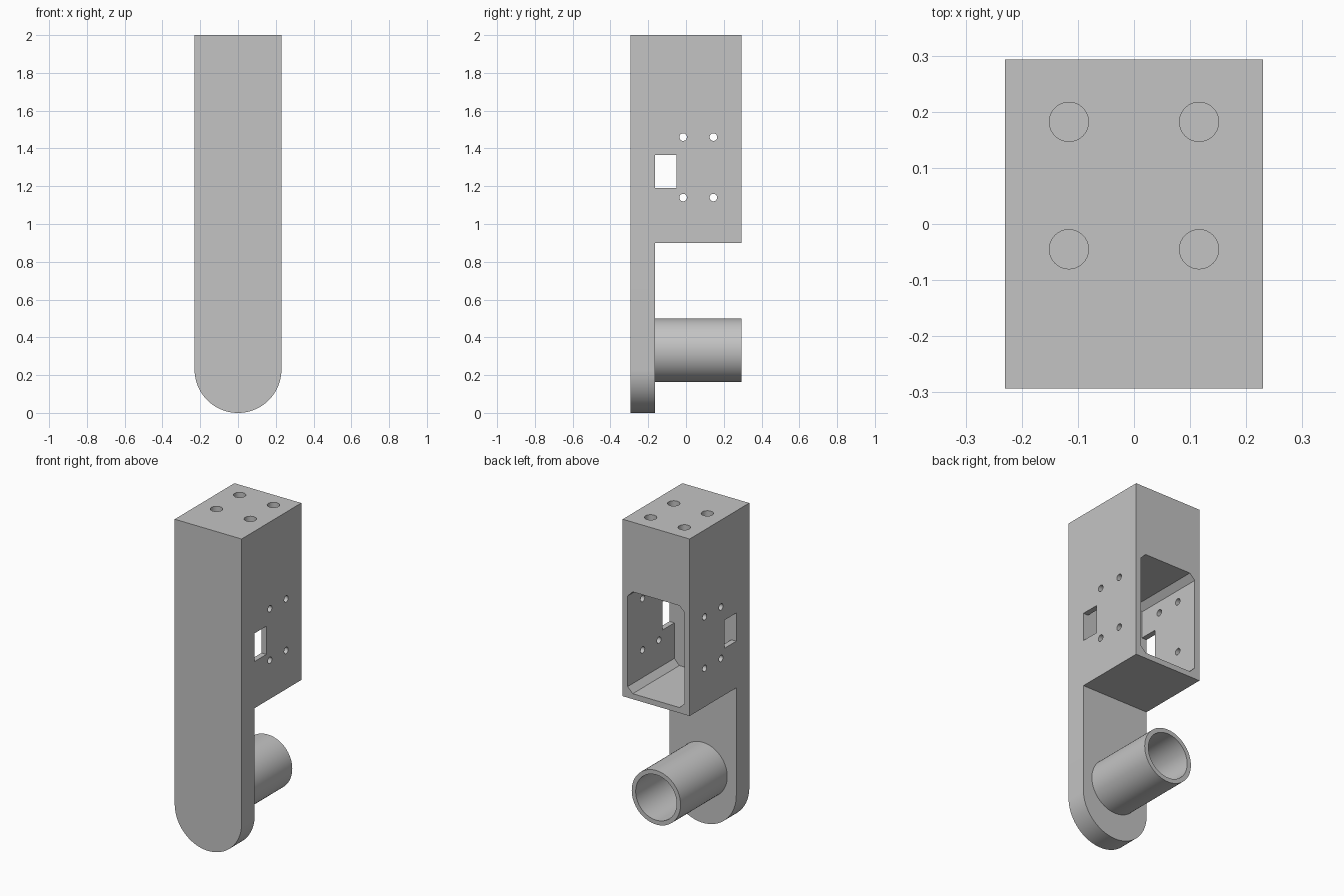
import bpy, bmesh, math
from mathutils import Vector

cube = bpy.data.objects.get("Cube")
if cube:
    bpy.data.objects.remove(cube, do_unlink=True)

# Single plain grey material
grey = bpy.data.materials.new("plain grey")
grey.use_nodes = True
colour = (0.55, 0.55, 0.55, 1)
grey.diffuse_color = colour
grey.node_tree.nodes["Principled BSDF"].inputs["Base Color"].default_value = colour

HALF_W, FRONT, PLATE, BACK = 0.23, -0.293, -0.165, 0.293
BASE, TOP = 0.9, 2.0
AXES = {"x": lambda a, b, d: (d, a, b),
        "y": lambda a, b, d: (a, d, b),
        "z": lambda a, b, d: (a, b, d)}


def prism(name, outline, axis, start, end):
    """Extrude a 2D outline along an axis."""
    place = AXES[axis]
    bm = bmesh.new()
    face = bm.faces.new([bm.verts.new(place(a, b, start)) for a, b in outline])
    out = bmesh.ops.extrude_face_region(bm, geom=[face])
    verts = [g for g in out["geom"] if isinstance(g, bmesh.types.BMVert)]
    bmesh.ops.translate(bm, verts=verts, vec=Vector(place(0, 0, end - start)))
    bmesh.ops.recalc_face_normals(bm, faces=bm.faces)
    mesh = bpy.data.meshes.new(name)
    bm.to_mesh(mesh)
    bm.free()
    mesh.materials.append(grey)
    obj = bpy.data.objects.new(name, mesh)
    bpy.context.collection.objects.link(obj)
    return obj


def arc(a, b, r, first=0.0, last=math.tau, steps=64):
    return [(a + r * math.cos(first + (last - first) * i / steps),
             b + r * math.sin(first + (last - first) * i / steps))
            for i in range(steps + (last - first < math.tau))]


def rect(a0, a1, b0, b1, c=0):
    """Rectangle with optional chamfered corners."""
    if not c:
        return [(a0, b0), (a1, b0), (a1, b1), (a0, b1)]
    return [(a0 + c, b0), (a1 - c, b0), (a1, b0 + c), (a1, b1 - c),
            (a1 - c, b1), (a0 + c, b1), (a0, b1 - c), (a0, b0 + c)]


def boolean(target, cutter, operation="DIFFERENCE"):
    mod = target.modifiers.new("cut", "BOOLEAN")
    mod.operation, mod.solver, mod.object = operation, "EXACT", cutter
    bpy.context.view_layer.objects.active = target
    bpy.ops.object.modifier_apply(modifier=mod.name)
    bpy.data.objects.remove(cutter, do_unlink=True)


def smooth(obj):
    bpy.ops.object.select_all(action="DESELECT")
    obj.select_set(True)
    bpy.context.view_layer.objects.active = obj
    bpy.ops.object.shade_smooth_by_angle(angle=math.radians(30))


# Body: stepped side profile trimmed to a rounded lower end
side = [(FRONT, -0.1), (PLATE, -0.1), (PLATE, BASE),
        (BACK, BASE), (BACK, TOP), (FRONT, TOP)]
body = prism("mounting_body", side, "x", -0.5, 0.5)
arch = arc(0, HALF_W, HALF_W, math.pi, math.tau) + [(HALF_W, 2.2), (-HALF_W, 2.2)]
boolean(body, prism("arch_trim", arch, "y", -0.6, 0.6), "INTERSECT")

# Chamfered pocket open at the back
pocket = rect(-0.196, 0.196, 0.934, 1.567, 0.035)
boolean(body, prism("pocket_cutter", pocket, "y", PLATE, 0.5))

# Rectangular window through both side walls
boolean(body, prism("window_cutter", rect(PLATE, -0.05, 1.19, 1.365), "x", -0.4, 0.4))

# Small screw holes through both side walls
for y in (-0.015, 0.145):
    for z in (1.14, 1.46):
        boolean(body, prism("screw_cutter", arc(y, z, 0.02, steps=32), "x", -0.4, 0.4))

# Blind holes in the top
for x in (-0.116, 0.116):
    for y in (-0.045, 0.182):
        boolean(body, prism("top_cutter", arc(x, y, 0.035, steps=32), "z", 1.75, 2.2))
smooth(body)

# Hollow peg behind the lower plate
peg = prism("hollow_peg", arc(0, 0.332, 0.168), "y", PLATE - 0.02, BACK)
boolean(peg, prism("bore_cutter", arc(0, 0.332, 0.141), "y", -0.4, 0.5))
smooth(peg)
